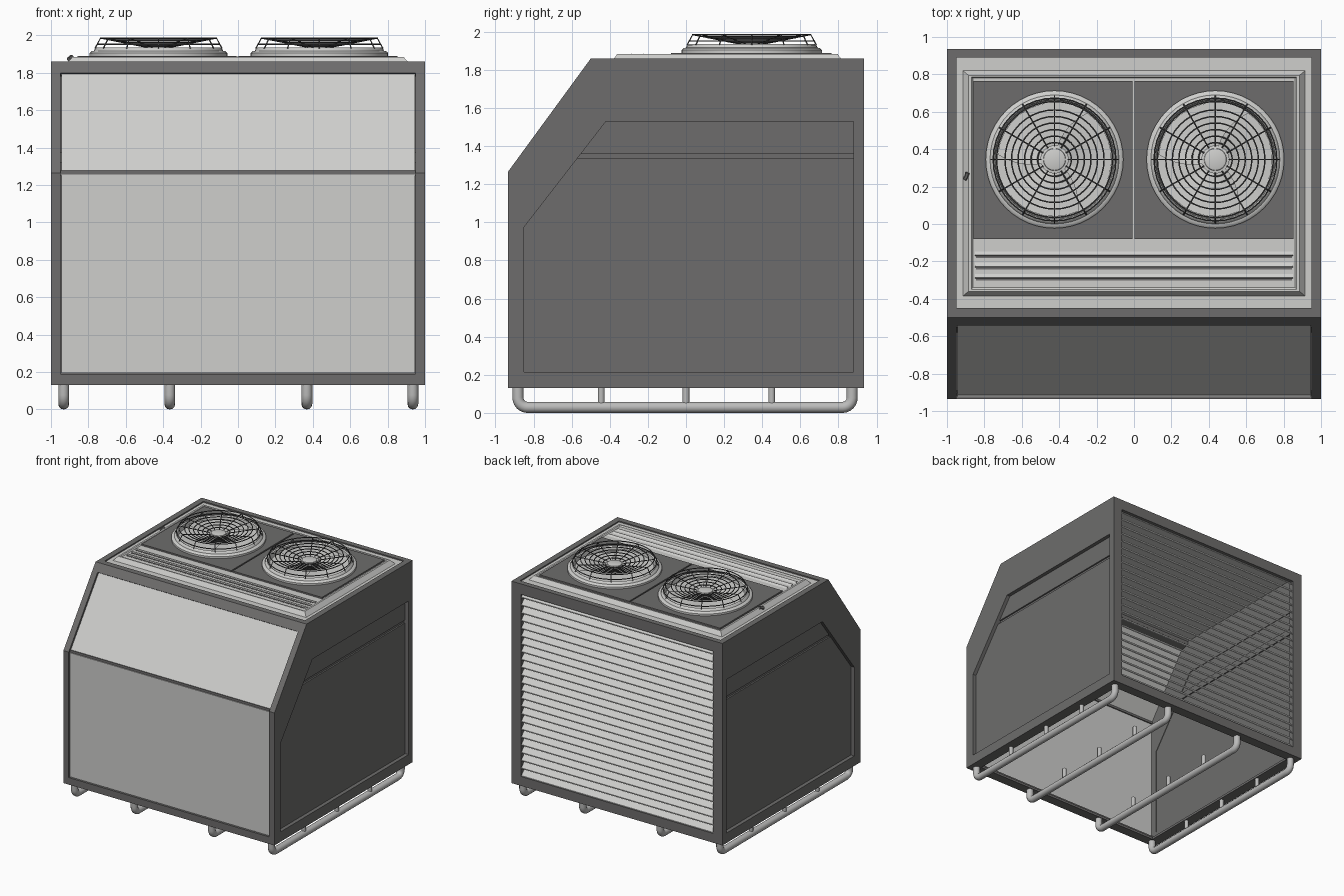
import bpy, bmesh, math
from mathutils import Matrix

if "Cube" in bpy.data.objects:
    bpy.data.objects.remove(bpy.data.objects["Cube"])


def material(name, r, g, b):
    m = bpy.data.materials.new(name)
    m.diffuse_color = (r, g, b, 1)
    m.use_nodes = True
    m.node_tree.nodes["Principled BSDF"].inputs["Base Color"].default_value = m.diffuse_color
    return m


DARK = material("dark_grey", 0.155, 0.152, 0.15)
LIGHT = material("light_grey", 0.62, 0.62, 0.605)
PIPE = material("pipe_grey", 0.50, 0.50, 0.495)
WIRE = material("wire_grey", 0.09, 0.09, 0.09)


def finish(name, bm, mat, smooth=False):
    bmesh.ops.recalc_face_normals(bm, faces=bm.faces)
    me = bpy.data.meshes.new(name)
    bm.to_mesh(me)
    bm.free()
    me.materials.append(mat)
    ob = bpy.data.objects.new(name, me)
    bpy.context.collection.objects.link(ob)
    if smooth:
        select(ob)
        bpy.ops.object.shade_smooth_by_angle(angle=math.radians(40))
    return ob


def select(ob):
    bpy.ops.object.select_all(action='DESELECT')
    ob.select_set(True)
    bpy.context.view_layer.objects.active = ob


def prism(name, pts, x0, x1, mat):
    """Profile of (y, z) points swept along x."""
    bm = bmesh.new()
    a = [bm.verts.new((x0, y, z)) for y, z in pts]
    b = [bm.verts.new((x1, y, z)) for y, z in pts]
    bm.faces.new(a)
    bm.faces.new(b)
    for i in range(len(a)):
        j = (i + 1) % len(a)
        bm.faces.new((a[i], a[j], b[j], b[i]))
    return finish(name, bm, mat)


def box(name, x0, x1, y0, y1, z0, z1, mat):
    return prism(name, [(y0, z0), (y1, z0), (y1, z1), (y0, z1)], x0, x1, mat)


def ring_plate(name, outer, inner, d0, d1, to3d, mat):
    """Flat plate with a hole, outer and inner outlines matched point to point."""
    bm = bmesh.new()
    loops = [[bm.verts.new(to3d(u, v, d)) for u, v in pts]
             for pts, d in ((outer, d0), (outer, d1), (inner, d1), (inner, d0))]
    for k in range(4):
        p, q = loops[k], loops[(k + 1) % 4]
        for i in range(len(p)):
            j = (i + 1) % len(p)
            bm.faces.new((p[i], p[j], q[j], q[i]))
    return finish(name, bm, mat)


def rect(u0, u1, v0, v1):
    return [(u0, v0), (u1, v0), (u1, v1), (u0, v1)]


def tubes(name, paths, radius, mat, res=1):
    """Round bars along (points, closed) paths."""
    cu = bpy.data.curves.new(name, 'CURVE')
    cu.dimensions = '3D'
    cu.bevel_depth = radius
    cu.bevel_resolution = res
    cu.use_fill_caps = True
    for pts, closed in paths:
        s = cu.splines.new('POLY')
        s.points.add(len(pts) - 1)
        for p, c in zip(s.points, pts):
            p.co = (*c, 1)
        s.use_cyclic_u = closed
    cu.materials.append(mat)
    ob = bpy.data.objects.new(name, cu)
    bpy.context.collection.objects.link(ob)
    select(ob)
    bpy.ops.object.convert(target='MESH')
    bpy.ops.object.shade_smooth_by_angle(angle=math.radians(50))
    return ob


def lathe(name, cx, cy, prof, mat, n=48):
    bm = bmesh.new()
    rows = [[bm.verts.new((cx + r * math.cos(2 * math.pi * i / n),
                           cy + r * math.sin(2 * math.pi * i / n), z)) for i in range(n)]
            for r, z in prof]
    for p, q in zip(rows, rows[1:]):
        for i in range(n):
            j = (i + 1) % n
            bm.faces.new((p[i], p[j], q[j], q[i]))
    bm.faces.new(rows[-1])
    return finish(name, bm, mat, True)


# Side frames with recessed two-part panels
outer = [(-.935, .13), (.935, .13), (.935, 1.86), (-.5, 1.86), (-.935, 1.265)]
inner = [(-.85, .215), (.88, .215), (.88, 1.53), (-.42, 1.53), (-.85, .975)]
lower = [(-.85, .215), (.88, .215), (.88, 1.335), (-.571, 1.335), (-.85, .975)]
upper = [(-.552, 1.36), (.88, 1.36), (.88, 1.53), (-.42, 1.53)]
groove = [(-.58, 1.32), (.88, 1.32), (.88, 1.375), (-.55, 1.375)]
for s, side in ((1, "right"), (-1, "left")):
    ring_plate(side + "_side_frame", outer, inner, s * .95, s, lambda u, v, d: (d, u, v), DARK)
    prism(side + "_lower_panel", lower, s * .955, s * .968, DARK)
    prism(side + "_upper_panel", upper, s * .955, s * .968, DARK)
    prism(side + "_panel_groove", groove, s * .945, s * .955, DARK)

# Front bars and panels
prism("front_top_bar", [(-.5, 1.86), (-.544, 1.80), (-.52, 1.78), (-.45, 1.80), (-.45, 1.86)], -.95, .95, DARK)
box("front_bottom_bar", -.95, .95, -.935, -.89, .13, .19, DARK)
box("front_joint_strip", -.95, .95, -.918, -.895, 1.25, 1.278, DARK)
box("front_lower_panel", -.945, .945, -.925, -.905, .195, 1.257, LIGHT)
prism("front_sloped_panel", [(-.916, 1.274), (-.536, 1.794), (-.52, 1.782), (-.9, 1.262)], -.945, .945, LIGHT)

# Back frame and bottom rim
ring_plate("back_frame", rect(-.95, .95, .13, 1.86), rect(-.91, .91, .21, 1.77), .89, .935,
           lambda u, v, d: (u, d, v), DARK)
ring_plate("bottom_rim", rect(-.95, .95, -.89, .89), rect(-.91, .91, -.85, .85), .13, .15,
           lambda u, v, d: (u, v, d), DARK)

# Back louvre slats, outer edge lower
N = 24
for i in range(N):
    z = .225 + i * 1.53 / (N - 1)
    prism("back_slat", [(.928, z - .018), (.928, z - .010), (.888, z + .034), (.880, z + .030)], -.91, .91, LIGHT)

# Top tray with raised rim
box("top_tray", -.95, .95, -.45, .89, 1.83, 1.85, LIGHT)
bm = bmesh.new()
levels = [(.915, -.385, .82, 1.85), (.885, -.36, .795, 1.885), (.87, -.35, .785, 1.885), (.862, -.34, .78, 1.876)]
loops = [[bm.verts.new((x, y, z)) for x, y in rect(-w, w, y0, y1)] for w, y0, y1, z in levels]
for p, q in zip(loops, loops[1:]):
    for i in range(4):
        j = (i + 1) % 4
        bm.faces.new((p[i], p[j], q[j], q[i]))
bm.faces.new(loops[-1])
bm.faces.new(loops[0])
finish("raised_top_cover", bm, LIGHT)

# Top vent slots with ridges
for y in (-.17, -.23, -.29):
    box("vent_slot", -.845, .845, y - .013, y + .010, 1.87, 1.878, DARK)
    prism("vent_ridge", [(y - .004, 1.872), (y + .032, 1.872), (y + .004, 1.886)], -.85, .85, LIGHT)

# Small latch on the rim
tubes("rim_latch", [([(-.905, .24, 1.872), (-.895, .255, 1.88), (-.89, .275, 1.885)], False)], .012, DARK)

# Fans
for cx, x0, x1, tag in ((-.425, -.858, -.008, "left"), (.435, .004, .852, "right")):
    cy = .345
    box(tag + "_fan_plate", x0, x1, -.08, .765, 1.87, 1.889, DARK)
    lathe(tag + "_fan_ring", cx, cy, [(.368, 1.885), (.368, 1.905), (.358, 1.915), (.345, 1.917), (.34, 1.93),
                                      (.33, 1.936), (.32, 1.93), (.315, 1.892)], LIGHT)
    lathe(tag + "_fan_hub", cx, cy, [(.075, 1.89), (.075, 1.93), (.06, 1.932), (.058, 1.94), (.05, 1.943)], LIGHT, 32)

    # Wide twisted blades
    bm = bmesh.new()
    for b in range(3):
        grid = []
        for ri in range(6):
            r = .06 + .245 * ri / 5
            row = []
            for k in range(9):
                t = k / 8
                a = math.radians(120 * b - 15 + 95 * t - 25 * (ri / 5))
                row.append(bm.verts.new((cx + r * math.cos(a), cy + r * math.sin(a),
                                         1.895 + .035 * t * (1 - .3 * ri / 5))))
            grid.append(row)
        for p, q in zip(grid, grid[1:]):
            for k in range(8):
                bm.faces.new((p[k], p[k + 1], q[k + 1], q[k]))
    finish(tag + "_fan_blades", bm, LIGHT, True)

    # Wire guard dished towards the hub
    def height(r):
        return 1.938 + (r - .07) / .24 * .047 if r <= .31 else 1.985 - (r - .31) / .03 * .055
    paths = []
    for r in (.09, .125, .16, .195, .23, .265, .31, .328):
        paths.append(([(cx + r * math.cos(math.pi * i / 20), cy + r * math.sin(math.pi * i / 20), height(r))
                       for i in range(40)], True))
    for i in range(12):
        a = math.pi * i / 6
        paths.append(([(cx + r * math.cos(a), cy + r * math.sin(a), height(r)) for r in (.07, .31, .34)], False))
    tubes(tag + "_fan_guard", paths, .0038, WIRE)

# Skid pipes with bent ends and short posts
R = .05
for x in (-.932, -.365, .368, .935):
    pts = [(x, -.882, .145)]
    for yc, a0 in ((-.882 + R, 180), (.872 - R, 270)):
        for i in range(7):
            a = math.radians(a0 + 15 * i)
            pts.append((x, yc + R * math.cos(a), .029 + R + R * math.sin(a)))
    pts.append((x, .872, .145))
    tubes("skid_pipe", [(pts, False)], .029, PIPE, 4)
    tubes("skid_posts", [([(x, y, .04), (x, y, .14)], False) for y in (-.445, 0, .45)], .018, PIPE, 2)
